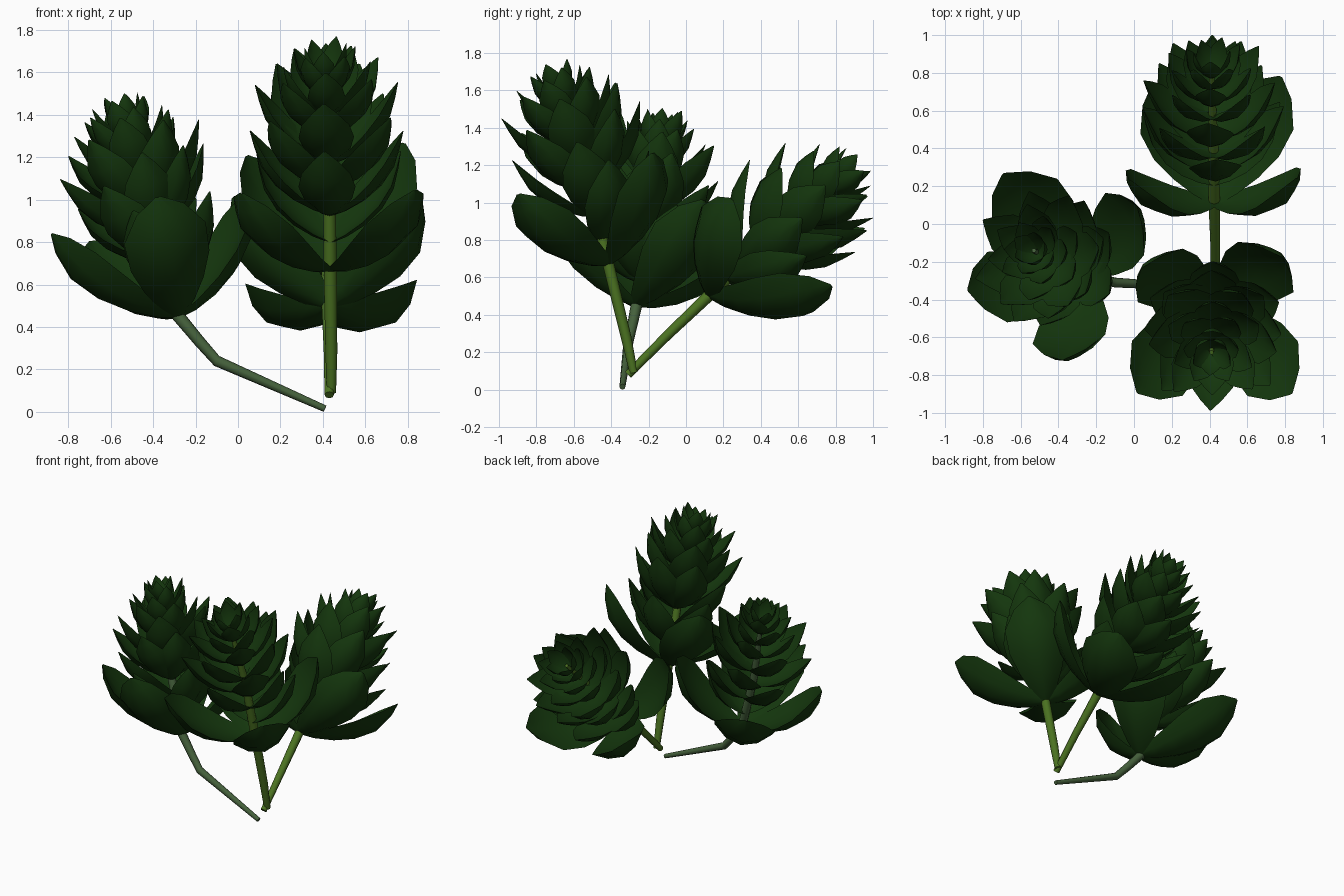
import bpy, bmesh, math, random
from mathutils import Vector

if "Cube" in bpy.data.objects:
    bpy.data.objects.remove(bpy.data.objects["Cube"])

random.seed(4)


def material(name, rgb):
    m = bpy.data.materials.new(name)
    m.diffuse_color = (*rgb, 1)
    m.use_nodes = True
    m.node_tree.nodes["Principled BSDF"].inputs["Base Color"].default_value = m.diffuse_color
    return m


LEAF = material("leaf_green", (0.007, 0.037, 0.004))
STEM = material("stem_green", (0.07, 0.17, 0.015))
OLD_STEM = material("stem_grey_green", (0.06, 0.12, 0.045))


def skin(bm, rings):
    """Close a series of equal rings into a solid."""
    vs = [[bm.verts.new(p) for p in r] for r in rings]
    n = len(vs[0])
    for a, b in zip(vs, vs[1:]):
        for i in range(n):
            j = (i + 1) % n
            bm.faces.new((a[i], a[j], b[j], b[i]))
    bm.faces.new(vs[0][::-1])
    bm.faces.new(vs[-1])


def finish(bm, name, mat, angle):
    bmesh.ops.recalc_face_normals(bm, faces=bm.faces)
    me = bpy.data.meshes.new(name)
    bm.to_mesh(me)
    bm.free()
    ob = bpy.data.objects.new(name, me)
    bpy.context.collection.objects.link(ob)
    me.materials.append(mat)
    bpy.ops.object.select_all(action='DESELECT')
    ob.select_set(True)
    bpy.context.view_layer.objects.active = ob
    bpy.ops.object.shade_smooth_by_angle(angle=math.radians(angle))
    return ob


def frame(w):
    x = (Vector((1, 0, 0)) - w * w.x).normalized()
    return x, w.cross(x)


# Stem: tapered eight-sided tube along a bent path
def stem(name, pts, radii, mat):
    bm = bmesh.new()
    rings = []
    for i, p in enumerate(pts):
        w = (pts[min(i + 1, len(pts) - 1)] - pts[max(i - 1, 0)]).normalized()
        ref = Vector((0, 1, 0))
        x = (ref - w * w.dot(ref)).normalized()
        y = w.cross(x)
        rings.append([p + (x * math.cos(k * math.pi / 4) + y * math.sin(k * math.pi / 4)) * radii[i]
                      for k in range(8)])
    skin(bm, rings)
    finish(bm, name, mat, 60)


# Leaf outlines: (distance along, half width, outward sag), as fractions of length
BROAD = [(0, .05, 0), (.12, .12, -.05), (.3, .2, -.095), (.5, .265, -.115),
         (.72, .275, -.1), (.9, .16, -.045), (1, .015, 0)]
POINTED = [(0, .05, 0), (.12, .13, -.045), (.3, .21, -.085), (.5, .25, -.1),
           (.7, .215, -.085), (.87, .11, -.04), (1, .01, 0)]
ACROSS = [(-1, 0), (-.5, 0), (0, 0), (.5, 0), (1, 0), (.55, 1), (0, 1), (-.55, 1)]


def leaf(bm, profile, p, w, az, tilt, length):
    x, y = frame(w)
    r = x * math.cos(az) + y * math.sin(az)
    side = w.cross(r)
    d = w * math.cos(tilt) + r * math.sin(tilt)
    n = w * math.sin(tilt) - r * math.cos(tilt)
    rings = []
    for s, hw, sag in profile:
        ring = []
        for u, under in ACROSS:
            z = sag + .25 * hw * u * u - under * .3 * hw * (1 - u * u)
            ring.append(p + (d * s + side * (hw * u) + n * z) * length)
        rings.append(ring)
    skin(bm, rings)


# Whorls above the lowest: (position, leaf length, tilt from axis, azimuths)
WHORLS = [
    (0.15, .55, 44, (25, 95, 155)),
    (0.29, .55, 43, (270, 4, 176)),
    (0.42, .54, 43, (222, 318, 90, 45, 135)),
    (0.55, .53, 42, (270, 0, 180, 65, 125)),
    (0.68, .43, 41, (225, 315, 30, 150, 90)),
    (0.78, .35, 38, (270, 342, 54, 126, 198)),
    (0.87, .28, 33, (234, 306, 18, 90, 162)),
    (0.94, .22, 27, (270, 342, 54, 126, 198)),
]


def along(pts, t):
    a, b, c = pts
    return a.lerp(b, t * 2) if t < .5 else b.lerp(c, t * 2 - 1)


def shoot(name, foot, axis, turn, size, mat, foot_radii, lowest):
    """lowest: (azimuth, tilt, length) of each of the big bottom leaves."""
    foot = [Vector(p) for p in foot]
    axis = [Vector(p) for p in axis]
    stem("stem_" + name, foot + axis, foot_radii + [.031, .027, .012], mat)
    bm = bmesh.new()
    whole = (axis[2] - axis[0]).normalized()
    first = (whole + (axis[1] - axis[0]).normalized()).normalized()
    for az, tilt, length in lowest:
        leaf(bm, BROAD, axis[0], first, math.radians(az), math.radians(tilt), length)
    for t, length, tilt, azs in WHORLS:
        seg = (axis[1] - axis[0]) if t < .5 else (axis[2] - axis[1])
        w = (whole + seg.normalized()).normalized()
        for az in azs:
            jit = random.uniform(-1, 1)
            leaf(bm, POINTED, along(axis, min(1, t + .012 * jit)), w,
                 math.radians(az + turn + 4 * jit),
                 math.radians(tilt + 2 * jit), size * length * (1 + .03 * jit))
    finish(bm, "leaves_" + name, LEAF, 35)


# Three shoots
shoot("front", [(.44, -.28, .09), (.44, -.32, .28)],
      [(.435, -.415, .67), (.43, -.53, 1.13), (.41, -.68, 1.60)], 0, 1, STEM, [.022, .028],
      [(47, 46, .73), (141, 46, .69), (222, 49, .73), (318, 49, .73)])
shoot("back", [(.43, -.31, .08), (.43, -.1, .29)],
      [(.425, .12, .5), (.42, .43, .78), (.41, .83, 1.14)], 0, 1, STEM, [.022, .026],
      [(48, 46, .75), (130, 45, .7), (214, 51, .69), (326, 51, .69)])
shoot("left", [(.41, -.34, .015), (-.1, -.31, .24), (-.18, -.29, .33)],
      [(-.28, -.265, .45), (-.42, -.21, .89), (-.53, -.14, 1.38)], 235, .93, OLD_STEM,
      [.016, .026, .027],
      [(275, 46, .73), (32, 47, .73), (120, 47, .76), (196, 43, .72)])
